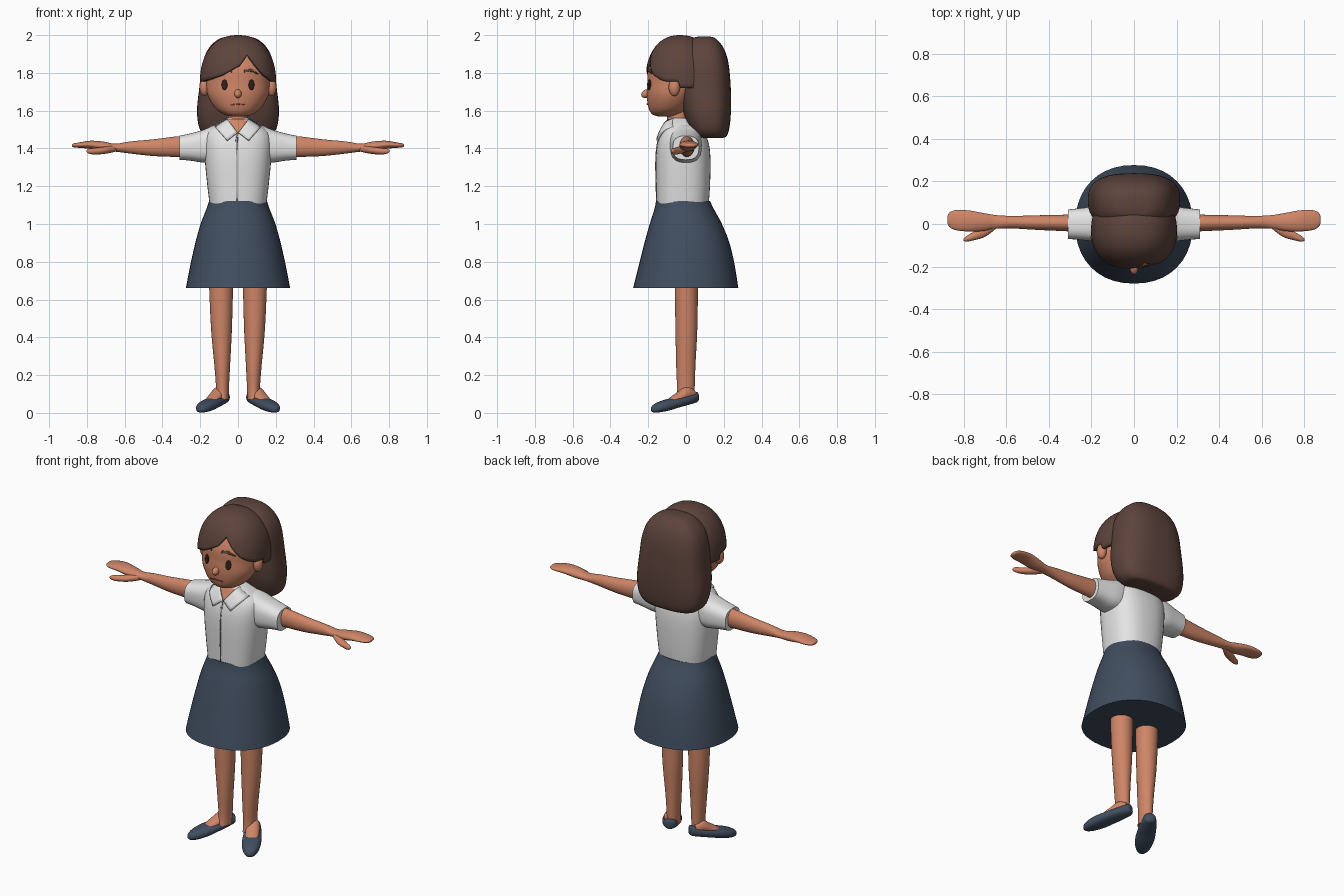
import bpy, bmesh, math
from mathutils import Vector, Matrix
from mathutils.bvhtree import BVHTree

if "Cube" in bpy.data.objects:
    bpy.data.objects.remove(bpy.data.objects["Cube"])


def material(name, *rgb):
    m = bpy.data.materials.new(name)
    m.use_nodes = True
    m.diffuse_color = (*rgb, 1)
    bsdf = m.node_tree.nodes["Principled BSDF"]
    bsdf.inputs["Base Color"].default_value = (*rgb, 1)
    return m


skin = material("warm skin", 0.62, 0.235, 0.135)
lips = material("dark skin", 0.4, 0.14, 0.08)
white = material("white cotton", 0.78, 0.78, 0.78)
grey = material("seam grey", 0.25, 0.25, 0.26)
navy = material("navy cloth", 0.052, 0.075, 0.115)
brown = material("brown hair", 0.11, 0.057, 0.045)
dark = material("dark brown eye", 0.03, 0.015, 0.011)


def finish(name, bm, mat, mirror=False, thickness=0, angle=50):
    """Turn a bmesh into a smooth shaded object."""
    bmesh.ops.recalc_face_normals(bm, faces=bm.faces)
    mesh = bpy.data.meshes.new(name)
    bm.to_mesh(mesh)
    bm.free()
    mesh.materials.append(mat)
    for p in mesh.polygons:
        p.use_smooth = True
    mesh.set_sharp_from_angle(angle=math.radians(angle))
    ob = bpy.data.objects.new(name, mesh)
    bpy.context.collection.objects.link(ob)
    if thickness:
        mod = ob.modifiers.new("thickness", "SOLIDIFY")
        mod.thickness, mod.offset = thickness, -1
    if mirror:
        ob.modifiers.new("mirror", "MIRROR")
    return ob


def smooth_rings(rings, steps):
    """Catmull-Rom interpolation of ring parameters."""
    pts = [rings[0]] + rings + [rings[-1]]
    out = []
    for a, b, c, d in zip(pts, pts[1:], pts[2:], pts[3:]):
        for i in range(steps):
            t = i / steps
            out.append([0.5 * (2 * q + (r - p) * t + (2 * p - 5 * q + 4 * r - s) * t * t
                               + (3 * q - p - 3 * r + s) * t ** 3)
                        for p, q, r, s in zip(a, b, c, d)])
    return out + [rings[-1]]


def loft(name, mat, rings, axis="z", power=2, matrix=None, steps=5, segs=40, **kw):
    """Rings are (position, u0, u1, v0, v1); u, v = x, y for axis z and y, z for axis x."""
    bm = bmesh.new()
    loops = []
    for t, u0, u1, v0, v1 in smooth_rings(rings, steps):
        loop = []
        for k in range(segs):
            a = math.tau * k / segs
            c, s = math.cos(a), math.sin(a)
            u = (u0 + u1) / 2 + (u1 - u0) / 2 * math.copysign(abs(c) ** (2 / power), c)
            v = (v0 + v1) / 2 + (v1 - v0) / 2 * math.copysign(abs(s) ** (2 / power), s)
            loop.append(bm.verts.new((u, v, t) if axis == "z" else (t, u, v)))
        loops.append(loop)
    for a, b in zip(loops, loops[1:]):
        for k in range(segs):
            j = (k + 1) % segs
            bm.faces.new((a[k], a[j], b[j], b[k]))
    bm.faces.new(loops[0])
    bm.faces.new(loops[-1])
    if matrix:
        bm.transform(matrix)
    return finish(name, bm, mat, **kw)


def body(name, mat, rings, **kw):
    """Loft upwards, symmetric in x: (z, half width, front y, back y)."""
    return loft(name, mat, [(z, -w, w, f, b) for z, w, f, b in rings], **kw)


def ball(name, mat, centre, radii, tilt=0, **kw):
    bm = bmesh.new()
    bmesh.ops.create_uvsphere(bm, u_segments=24, v_segments=16, radius=1)
    bm.transform(Matrix.Translation(centre) @ Matrix.Rotation(tilt, 4, "X") @ Matrix.Diagonal((*radii, 1)))
    return finish(name, bm, mat, **kw)


def patch(name, mat, outline, target, lift=0.004, thickness=0.004, **kw):
    """Thin plate with an (x, z) outline, laid on the front of the target."""
    src = bmesh.new()
    src.from_mesh(target.data)
    tree = BVHTree.FromBMesh(src)
    src.free()
    pts = [Vector(p).lerp(Vector(q), i / 6)
           for p, q in zip(outline, outline[1:] + outline[:1]) for i in range(6)]
    mid = sum(pts, Vector((0, 0))) / len(pts)
    bm = bmesh.new()

    def lay(p):
        hit = tree.ray_cast(Vector((p.x, -1, p.y)), Vector((0, 1, 0)))[0]
        if hit is None:
            hit = tree.find_nearest(Vector((p.x, -0.1, p.y)))[0]
        return bm.verts.new((p.x, hit.y - lift, p.y))

    loops = [[lay(mid.lerp(p, s)) for p in pts] for s in (1, 0.66, 0.33)]
    hub = lay(mid)
    n = len(pts)
    for k in range(n):
        j = (k + 1) % n
        for a, b in zip(loops, loops[1:]):
            bm.faces.new((a[k], a[j], b[j], b[k]))
        bm.faces.new((loops[-1][k], loops[-1][j], hub))
    return finish(name, bm, mat, thickness=thickness, **kw)


# Head, neck, ears and nose
head = body("head", skin, [
    (1.568, 0.03, -0.14, -0.06), (1.58, 0.075, -0.178, -0.03), (1.615, 0.122, -0.198, 0.02),
    (1.68, 0.16, -0.208, 0.06), (1.75, 0.17, -0.205, 0.09), (1.82, 0.17, -0.2, 0.1),
    (1.9, 0.14, -0.16, 0.09), (1.95, 0.08, -0.1, 0.05)])
body("neck", skin, [(1.46, 0.06, -0.1, 0.02), (1.55, 0.054, -0.1, 0.015), (1.64, 0.054, -0.1, 0.02)])
ball("ears", skin, (0.178, -0.062, 1.724), (0.026, 0.03, 0.047), mirror=True)
ball("nose", skin, (0, -0.209, 1.69), (0.019, 0.029, 0.022), tilt=0.4)

# Painted face details
oval = [(math.cos(math.tau * k / 12), math.sin(math.tau * k / 12)) for k in range(12)]
patch("eyes", dark, [(0.072 + 0.015 * c, 1.737 + 0.028 * s) for c, s in oval], head, mirror=True)
patch("eyebrows", brown, [(0.032, 1.803), (0.07, 1.808), (0.112, 1.794), (0.07, 1.82), (0.034, 1.818)],
      head, lift=0.006, mirror=True)
patch("mouth", lips, [(-0.04, 1.632), (0, 1.634), (0.04, 1.632), (0, 1.638)], head, lift=0.002)

# Front hair: a cap that ends at a side-parted hairline
HAIRLINE = [(-0.19, 1.755), (-0.08, 1.79), (0.01, 1.84), (0.05, 1.9),
            (0.095, 1.84), (0.14, 1.79), (0.19, 1.755)]


def hairline(p):
    if p.y > -0.03:
        return 1.72
    for (x0, z0), (x1, z1) in zip(HAIRLINE, HAIRLINE[1:]):
        if x0 <= p.x <= x1:
            return z0 + (z1 - z0) * (p.x - x0) / (x1 - x0)
    return 1.755


def cap_point(azimuth, polar):
    d = Vector((math.sin(polar) * math.cos(azimuth), math.sin(polar) * math.sin(azimuth), math.cos(polar)))
    size = sum(abs(c / r) ** 2.3 for c, r in zip(d, (0.202, 0.186, 0.26))) ** (-1 / 2.3)
    return Vector((0, -0.03, 1.74)) + d * size


bm = bmesh.new()
COLS, ROWS = 120, 16
top = bm.verts.new(cap_point(0, 0))
columns = []
for k in range(COLS):
    a = math.tau * k / COLS
    end = 0.2
    while end < 2 and cap_point(a, end).z > hairline(cap_point(a, end)):
        end += 0.005
    columns.append([bm.verts.new(cap_point(a, end * (i + 1) / ROWS)) for i in range(ROWS)])
for a, b in zip(columns, columns[1:] + columns[:1]):
    bm.faces.new((top, a[0], b[0]))
    for i in range(ROWS - 1):
        bm.faces.new((a[i], a[i + 1], b[i + 1], b[i]))
finish("front_hair", bm, brown, thickness=0.02)

# Long hair at the back
body("back_hair", brown, [
    (1.455, 0.12, 0.08, 0.19), (1.465, 0.17, 0.045, 0.215), (1.51, 0.205, 0.015, 0.23),
    (1.6, 0.217, -0.015, 0.238), (1.72, 0.205, -0.03, 0.237), (1.85, 0.188, -0.03, 0.225),
    (1.93, 0.155, -0.01, 0.2), (1.98, 0.1, 0.03, 0.16), (1.993, 0.04, 0.07, 0.125)], power=2.7)

# Shirt
shirt = body("shirt", white, [
    (1.1, 0.15, -0.155, 0.12), (1.2, 0.162, -0.158, 0.127), (1.33, 0.175, -0.16, 0.13),
    (1.42, 0.18, -0.153, 0.122), (1.48, 0.168, -0.135, 0.1), (1.525, 0.12, -0.112, 0.07),
    (1.56, 0.062, -0.095, 0.03)], power=2.5)
loft("sleeves", white, [
    (0.05, -0.07, 0.06, 1.37, 1.53), (0.12, -0.085, 0.08, 1.33, 1.525),
    (0.18, -0.083, 0.083, 1.325, 1.5), (0.25, -0.075, 0.075, 1.335, 1.48),
    (0.31, -0.07, 0.068, 1.34, 1.467)], axis="x", power=2.6, mirror=True)
patch("neck_opening", skin, [(0, 1.475), (0.06, 1.555), (-0.06, 1.555)], shirt, lift=0.003)
patch("collar", white, [(0.003, 1.485), (0.058, 1.443), (0.125, 1.518), (0.06, 1.56)],
      shirt, lift=0.013, thickness=0.012, mirror=True)
patch("placket_seam", grey, [(-0.009, 1.12), (-0.009, 1.3), (-0.009, 1.475),
                             (-0.003, 1.475), (-0.003, 1.3), (-0.003, 1.12)], shirt, lift=0.003)

# Skirt
body("skirt", navy, [
    (0.66, 0.276, -0.28, 0.277), (0.78, 0.253, -0.25, 0.258), (0.9, 0.226, -0.22, 0.23),
    (1.0, 0.198, -0.192, 0.19), (1.08, 0.167, -0.167, 0.147), (1.122, 0.153, -0.159, 0.127)], power=2.2)

# Arms, hands and thumbs
loft("arms", skin, [
    (0.24, -0.04, 0.05, 1.355, 1.465), (0.32, -0.034, 0.044, 1.355, 1.464),
    (0.45, -0.028, 0.041, 1.36, 1.448), (0.57, -0.021, 0.038, 1.373, 1.437),
    (0.65, -0.022, 0.042, 1.383, 1.425), (0.71, -0.033, 0.052, 1.385, 1.436),
    (0.78, -0.035, 0.064, 1.398, 1.441), (0.84, -0.028, 0.065, 1.403, 1.432),
    (0.87, -0.012, 0.052, 1.406, 1.426), (0.878, 0.01, 0.03, 1.412, 1.42)], axis="x", mirror=True)
loft("thumbs", skin, [
    (0.64, -0.015, 0.015, 1.385, 1.415), (0.7, -0.06, -0.005, 1.372, 1.41),
    (0.76, -0.078, -0.04, 1.368, 1.402), (0.79, -0.083, -0.058, 1.373, 1.398),
    (0.802, -0.079, -0.07, 1.381, 1.39)], axis="x", mirror=True)

# Legs
loft("legs", skin, [
    (0.07, 0.05, 0.115, -0.055, 0.045), (0.13, 0.048, 0.116, -0.048, 0.046),
    (0.25, 0.042, 0.125, -0.052, 0.05), (0.45, 0.032, 0.143, -0.056, 0.06),
    (0.72, 0.025, 0.155, -0.06, 0.064)], mirror=True)

# Feet and slip-on shoes, toes turned outwards
turn = Matrix.Translation((0.066, 0.06, 0)) @ Matrix.Rotation(math.radians(-60), 4, "Z")
loft("feet", skin, [
    (0.025, -0.03, 0.03, 0.07, 0.125), (0.07, -0.038, 0.038, 0.06, 0.14),
    (0.12, -0.038, 0.038, 0.05, 0.108), (0.16, -0.034, 0.034, 0.04, 0.083),
    (0.185, -0.02, 0.02, 0.04, 0.062)], axis="x", matrix=turn, mirror=True)
loft("shoes", navy, [
    (0, -0.015, 0.015, 0.062, 0.1), (0.012, -0.033, 0.033, 0.054, 0.112),
    (0.06, -0.045, 0.045, 0.042, 0.1), (0.12, -0.051, 0.051, 0.028, 0.085),
    (0.18, -0.052, 0.052, 0.012, 0.073), (0.235, -0.042, 0.042, 0.003, 0.057),
    (0.268, -0.024, 0.024, 0.003, 0.04), (0.28, -0.006, 0.006, 0.012, 0.025)],
    axis="x", power=2.3, matrix=turn, mirror=True)
